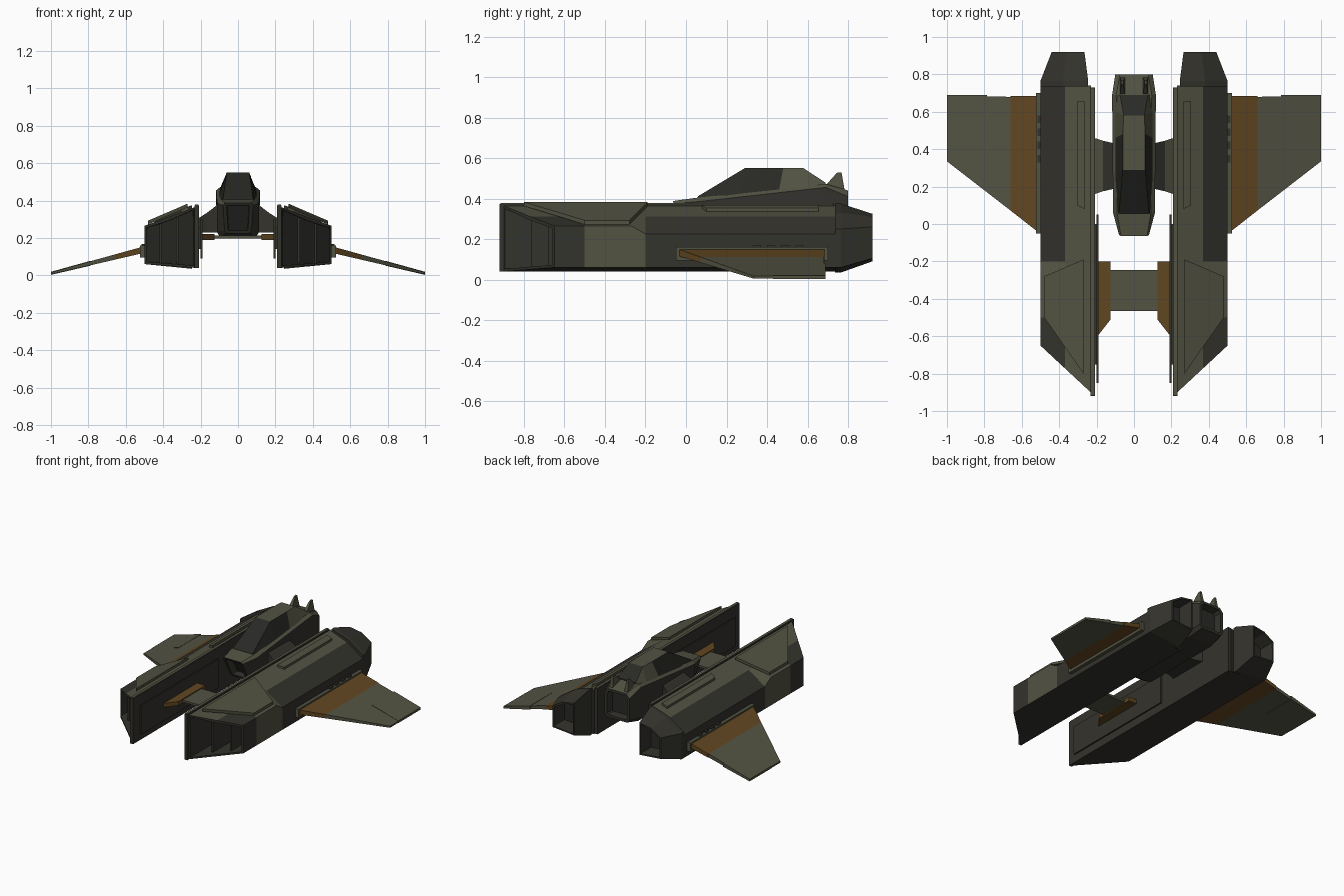
import bpy, bmesh
from mathutils import Vector

if "Cube" in bpy.data.objects:
    bpy.data.objects.remove(bpy.data.objects["Cube"])


def material(name, rgb):
    m = bpy.data.materials.new(name)
    m.diffuse_color = (*rgb, 1)
    m.use_nodes = True
    m.node_tree.nodes["Principled BSDF"].inputs["Base Color"].default_value = m.diffuse_color
    return m


MATS = [material("olive hull", (0.085, 0.085, 0.055)),
        material("dark hull", (0.034, 0.033, 0.026)),
        material("ochre trim", (0.120, 0.062, 0.015)),
        material("dark glass", (0.022, 0.022, 0.019))]
OLIVE, DARK, OCHRE, GLASS = range(4)


def loft(name, rings, mat=OLIVE, rule=None, recess=(), mirror=True):
    """Skin equal-length rings of points; recess = (end ring, inset, push vector)."""
    bm = bmesh.new()
    vs = [[bm.verts.new(p) for p in r] for r in rings]
    n = len(rings[0])
    for a, b in zip(vs, vs[1:]):
        for i in range(n):
            j = (i + 1) % n
            bm.faces.new((a[i], a[j], b[j], b[i]))
    caps = [bm.faces.new(vs[0]), bm.faces.new(vs[-1])]
    bmesh.ops.recalc_face_normals(bm, faces=bm.faces)
    for f in bm.faces:
        f.material_index = rule(f.calc_center_median(), f.normal) if rule else mat
    for end, inset, push in recess:
        cap = caps[end]
        bmesh.ops.inset_individual(bm, faces=[cap], thickness=inset)
        r = bmesh.ops.inset_individual(bm, faces=[cap], thickness=0.003)
        for f in r["faces"] + [cap]:
            f.material_index = DARK
        cap.material_index = GLASS
        bmesh.ops.translate(bm, verts=list(cap.verts), vec=push)
    me = bpy.data.meshes.new(name)
    bm.to_mesh(me)
    bm.free()
    for m in MATS:
        me.materials.append(m)
    ob = bpy.data.objects.new(name, me)
    bpy.context.collection.objects.link(ob)
    if mirror:
        ob.modifiers.new("mirror", "MIRROR").use_axis[0] = True
    return ob


def box(name, x, y, z, mat=OLIVE, mirror=True):
    return loft(name, [[(x[0], v, z[0]), (x[1], v, z[0]), (x[1], v, z[1]), (x[0], v, z[1])]
                       for v in y], mat, mirror=mirror)


def plate(name, outline, top, thick, mat=OLIVE, mirror=True):
    """Flat outline in x, y; top(x) gives the height, thick(x) the thickness."""
    return loft(name, [[(x, y, top(x) - k * thick(x)) for x, y in outline]
                       for k in (0, 1)], mat, mirror=mirror)


# engine nacelles with slanted, hollow intakes
FRONT = [(0.23, 0.365), (0.37, 0.312), (0.50, 0.265), (0.50, 0.06), (0.23, 0.04)]
REAR = [(0.23, 0.365), (0.37, 0.312), (0.50, 0.225), (0.50, 0.06), (0.23, 0.04)]
intake = [(x, -0.92 + (x - 0.21) * 0.93, z) for x, z in FRONT]


def nacelle_rule(c, n):
    if n.z < -0.5 or n.x < -0.5:
        return DARK
    if c.y < -0.5:
        return OLIVE if c.x < 0.35 else DARK
    if c.y < -0.2:
        return OLIVE
    return OLIVE if c.x < 0.36 and n.z > 0.5 else DARK


def station(sec, y):
    return [(x, y, z) for x, z in sec]


loft("nacelle", [intake, station(FRONT, -0.50), station(FRONT, -0.27),
                 station(REAR, -0.20), station(REAR, 0.74)],
     rule=nacelle_rule, recess=[(0, 0.018, Vector((0, 0.24, 0)))])

# vertical vanes inside the intakes
for x in (0.325, 0.415):
    y0 = -0.92 + (x - 0.21) * 0.93
    top = 0.37 - (x - 0.21) * 0.36 - 0.02
    loft("intake_vane", [[(x - 0.006, y0 + d, 0.065), (x + 0.006, y0 + d, 0.065),
                          (x + 0.006, y0 + d, top), (x - 0.006, y0 + d, top)]
                         for d in (0.05, 0.26)], DARK)

# tapered exhausts
TAIL = [(0.245, 0.375), (0.38, 0.33), (0.50, 0.25), (0.50, 0.06), (0.245, 0.035)]
TIP = [(0.265, 0.325), (0.36, 0.31), (0.44, 0.26), (0.44, 0.105), (0.265, 0.09)]
loft("exhaust", [station(TAIL, 0.735), station(TAIL, 0.765), station(TIP, 0.92)], DARK,
     recess=[(1, 0.014, Vector((0, -0.12, 0)))])

# inner slabs and raised side panels
box("inner_slab", (0.208, 0.232), (-0.92, 0.73), (0.04, 0.373), DARK)
box("slab_cap", (0.21, 0.23), (-0.915, 0.725), (0.37, 0.378))
box("inner_panel", (0.19, 0.20), (-0.85, 0.05), (0.09, 0.30), DARK)
box("panel_mount", (0.198, 0.21), (-0.75, 0.0), (0.14, 0.25), DARK)

# armour plates over the intakes and rails behind them
plate("intake_armour", [(0.27, -0.19), (0.48, -0.28), (0.48, -0.50), (0.27, -0.80)],
      lambda x: 0.383 - (x - 0.27) * 0.43, lambda x: 0.02)
plate("dorsal_rail", [(0.265, 0.08), (0.305, 0.10), (0.305, 0.655), (0.265, 0.655)],
      lambda x: 0.368 - (x - 0.265) * 0.38, lambda x: 0.025)

# wing roots
box("wing_mount", (0.495, 0.525), (-0.05, 0.70), (0.095, 0.16))
for y in (0.33, 0.40, 0.47, 0.54):
    box("mount_lug", (0.498, 0.515), (y, y + 0.04), (0.155, 0.168), DARK)


# drooping wings with an ochre root band and a flap
def wing_top(x):
    return 0.15 - (x - 0.52) * 0.277


def wing_thick(x):
    return 0.034 - (x - 0.52) * 0.045


plate("wing_root_band", [(0.52, -0.035), (0.53, -0.03), (0.66, 0.072), (0.66, 0.685), (0.52, 0.685)],
      wing_top, wing_thick, OCHRE)
plate("wing", [(0.66, 0.072), (1.0, 0.335), (1.0, 0.685), (0.66, 0.68)], wing_top, wing_thick)
plate("wing_flap", [(0.785, 0.43), (1.0, 0.43), (1.0, 0.69), (0.785, 0.69)],
      lambda x: wing_top(x) + 0.002, lambda x: wing_thick(x) + 0.004)

# front cross member and ochre brackets
box("cross_member", (-0.13, 0.13), (-0.465, -0.245), (0.198, 0.213), mirror=False)
plate("cross_bracket", [(0.125, -0.20), (0.195, -0.20), (0.195, -0.60), (0.125, -0.51)],
      lambda x: 0.22, lambda x: 0.03, OCHRE)

# rear pylons from fuselage to nacelles
loft("pylon", [[(x, a, lo), (x, b, lo), (x, b, hi), (x, a, hi)] for x, a, b, lo, hi in
               [(0.10, 0.19, 0.43, 0.23, 0.385), (0.165, 0.175, 0.445, 0.23, 0.335),
                (0.212, 0.16, 0.46, 0.23, 0.305)]],
     rule=lambda c, n: DARK if n.z < 0.3 or c.x < 0.16 else OLIVE)


# central fuselage
def body_ring(y, half, lean=0):
    top = half[0][1]
    pts = [(x, y + lean * (top - z), z) for x, z in half]
    return pts + [(-x, v, z) for x, v, z in reversed(pts)]


loft("fuselage", [
    body_ring(-0.065, [(0.07, 0.388), (0.08, 0.375), (0.072, 0.24), (0.06, 0.225)], 0.5),
    body_ring(0.06, [(0.09, 0.405), (0.112, 0.385), (0.112, 0.235), (0.095, 0.205)]),
    body_ring(0.69, [(0.095, 0.472), (0.117, 0.455), (0.115, 0.235), (0.095, 0.205)]),
    body_ring(0.80, [(0.075, 0.44), (0.10, 0.41), (0.10, 0.25), (0.08, 0.23)])],
    rule=lambda c, n: OLIVE if n.z > 0.35 else DARK, mirror=False,
    recess=[(0, 0.02, Vector((0, 0.06, 0))), (1, 0.02, Vector((0, -0.06, 0)))])

# canopy: dark glass with an olive roof and rear quarters
loft("canopy", [[(xb, yb, zb), (xt, yt, zt), (-xt, yt, zt), (-xb, yb, zb)]
                for xb, yb, zb, xt, yt, zt in
                [(0.088, 0.05, 0.395, 0.08, 0.06, 0.412), (0.10, 0.27, 0.425, 0.06, 0.29, 0.55),
                 (0.10, 0.46, 0.445, 0.06, 0.48, 0.55), (0.10, 0.60, 0.455, 0.055, 0.58, 0.55),
                 (0.095, 0.69, 0.46, 0.075, 0.69, 0.478)]],
     rule=lambda c, n: OLIVE if n.z > 0.95 or (c.y > 0.46 and abs(n.x) > 0.5) else GLASS,
     mirror=False)

# small tail fins behind the canopy
loft("tail_fin", [[(x0, 0.68, 0.455), (x0 + dx, 0.745, 0.527), (x0 + dx, 0.768, 0.53),
                   (x0, 0.785, 0.43)] for x0, dx in ((0.045, 0.012), (0.075, -0.006))])
